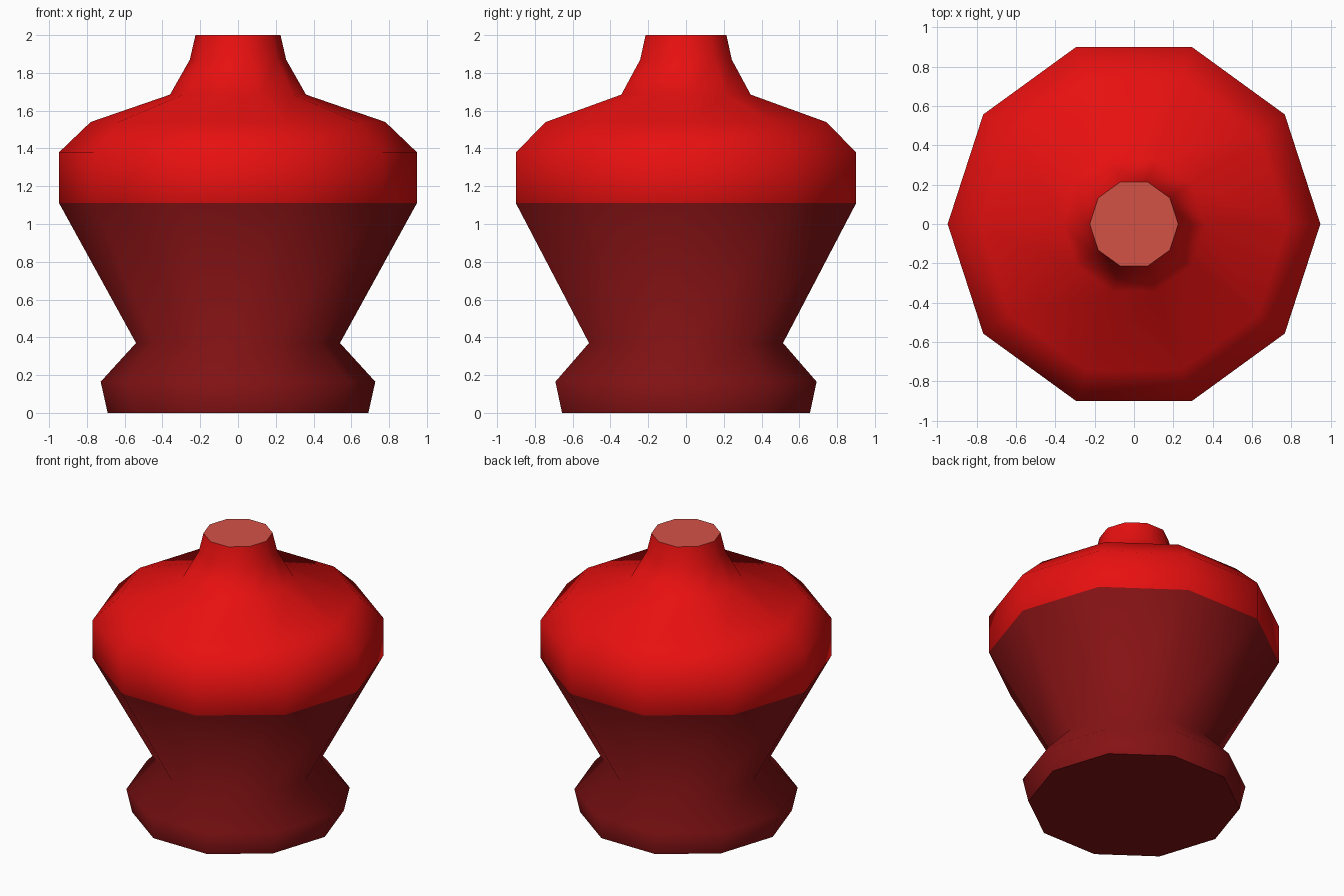
import bpy, bmesh, math

if "Cube" in bpy.data.objects:
    bpy.data.objects.remove(bpy.data.objects["Cube"])

SIDES = 10


def material(name, rgb):
    m = bpy.data.materials.new(name)
    m.diffuse_color = (*rgb, 1)
    m.use_nodes = True
    m.node_tree.nodes["Principled BSDF"].inputs["Base Color"].default_value = m.diffuse_color
    return m


glaze = material("bright red", (0.80, 0.005, 0.005))
body_red = material("dark red", (0.23, 0.006, 0.007))
pale = material("pale red", (0.65, 0.085, 0.062))

# Profile of the vase as (radius, height)
profile = [(0.69, 0), (0.727, 0.165), (0.54, 0.37), (0.947, 1.11), (0.947, 1.38),
           (0.78, 1.54), (0.36, 1.685), (0.255, 1.87), (0.225, 2.0)]

# Revolve the profile into ten-sided rings and bridge them
bm = bmesh.new()
rings = [[bm.verts.new((r * math.cos(2 * math.pi * i / SIDES),
                        r * math.sin(2 * math.pi * i / SIDES), z))
          for i in range(SIDES)] for r, z in profile]
for low, high in zip(rings, rings[1:]):
    for i in range(SIDES):
        j = (i + 1) % SIDES
        f = bm.faces.new((low[i], low[j], high[j], high[i]))
        f.smooth = True
        # Bright glaze above the widest line, dark below
        f.material_index = 0 if f.calc_center_median().z > 1.11 else 1

# Flat base and flat mouth, with sharp rims
base = bm.faces.new(rings[0][::-1])
base.material_index = 1
mouth = bm.faces.new(rings[-1])
mouth.material_index = 2
for cap in (base, mouth):
    for e in cap.edges:
        e.smooth = False

mesh = bpy.data.meshes.new("vase")
bm.to_mesh(mesh)
bm.free()
for m in (glaze, body_red, pale):
    mesh.materials.append(m)
vase = bpy.data.objects.new("vase", mesh)
bpy.context.collection.objects.link(vase)
